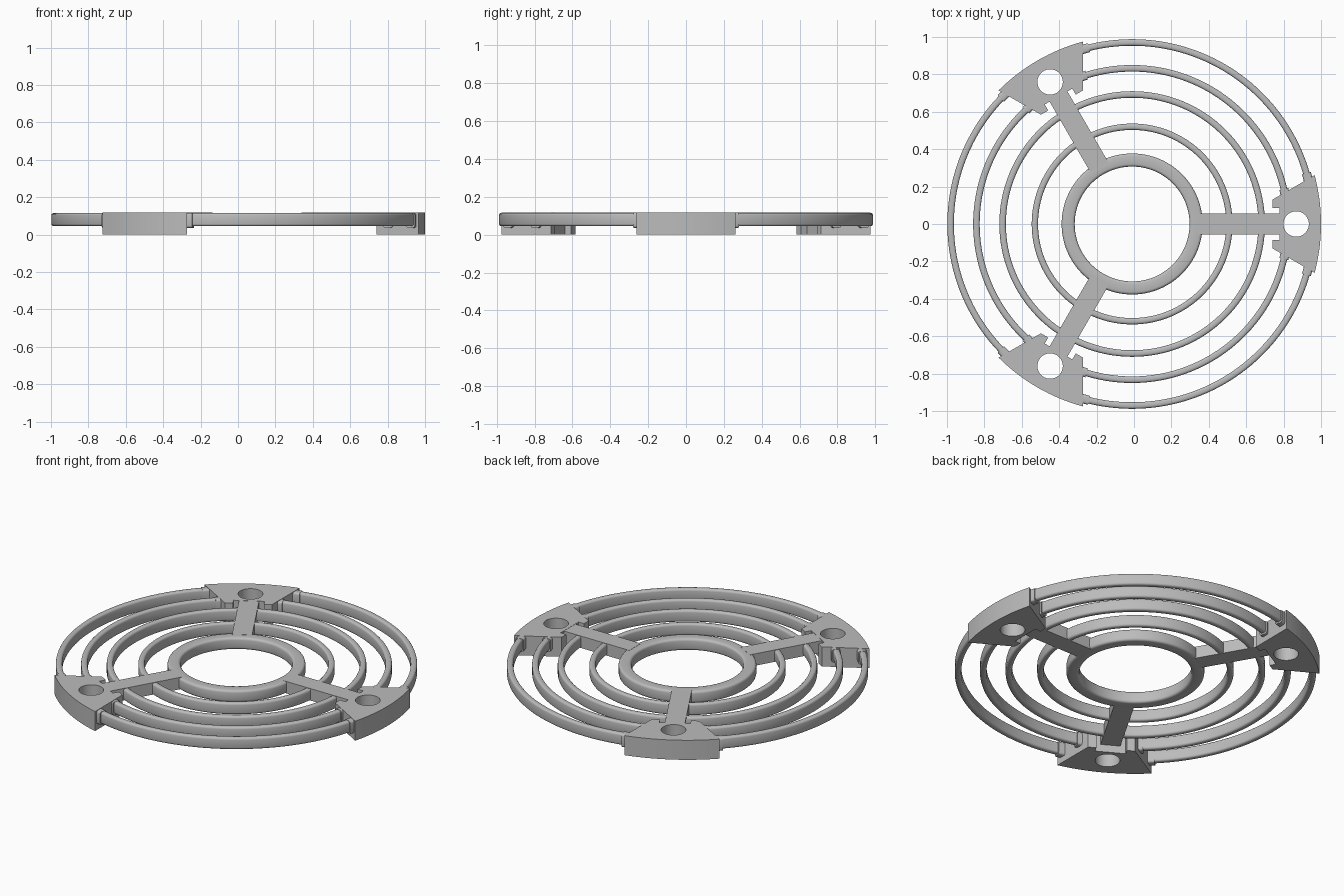
import bpy, bmesh
from math import sin, cos, pi, radians

cube = bpy.data.objects.get("Cube")
if cube:
    bpy.data.objects.remove(cube)

CENTRE_X = -0.01
TOP = 0.117

grey = bpy.data.materials.new("plain grey")
grey.use_nodes = True
grey.diffuse_color = (0.5, 0.5, 0.5, 1)
grey.node_tree.nodes["Principled BSDF"].inputs["Base Color"].default_value = (0.5, 0.5, 0.5, 1)


def finish(bm, name, turns=1, smooth=True):
    """Turn a bmesh into objects repeated around the centre."""
    bmesh.ops.recalc_face_normals(bm, faces=bm.faces)
    mesh = bpy.data.meshes.new(name)
    bm.to_mesh(mesh)
    bm.free()
    mesh.materials.append(grey)
    for i in range(turns):
        obj = bpy.data.objects.new(name if turns == 1 else f"{name}_{i + 1}", mesh)
        bpy.context.collection.objects.link(obj)
        obj.location.x = CENTRE_X
        obj.rotation_euler.z = i * 2 * pi / 3
        if smooth and i == 0:
            bpy.ops.object.select_all(action='DESELECT')
            obj.select_set(True)
            bpy.context.view_layer.objects.active = obj
            bpy.ops.object.shade_smooth_by_angle(angle=radians(40))


def rounded_section(r0, r1, z0, z1, b, steps=3):
    """Rounded rectangle as (radius, height) points."""
    corners = [(r1 - b, z1 - b), (r0 + b, z1 - b), (r0 + b, z0 + b), (r1 - b, z0 + b)]
    points = []
    for q, (r, z) in enumerate(corners):
        for k in range(steps + 1):
            a = (q + k / steps) * pi / 2
            points.append((r + b * cos(a), z + b * sin(a)))
    return points


def sweep(name, section, start=0, end=360, segments=128, turns=1):
    """Sweep a section around z, closed or as a capped arc."""
    bm = bmesh.new()
    closed = end - start == 360
    count = segments if closed else segments + 1
    loops = []
    for i in range(count):
        a = radians(start + (end - start) * i / segments)
        loops.append([bm.verts.new((r * cos(a), r * sin(a), z)) for r, z in section])
    n = len(section)
    for i in range(segments):
        p, q = loops[i], loops[(i + 1) % count]
        for k in range(n):
            bm.faces.new((p[k], p[(k + 1) % n], q[(k + 1) % n], q[k]))
    if not closed:
        bm.faces.new(loops[0])
        bm.faces.new(loops[-1])
    finish(bm, name, turns)


def plate(name, outlines, z0, z1, turns):
    """Extrude a flat outline, with any further outlines as holes."""
    bm = bmesh.new()
    edges = []
    for outline in outlines:
        verts = [bm.verts.new((x, y, z0)) for x, y in outline]
        edges += [bm.edges.new((verts[i - 1], verts[i])) for i in range(len(verts))]
    bmesh.ops.triangle_fill(bm, use_beauty=True, edges=edges)
    new = bmesh.ops.extrude_face_region(bm, geom=bm.faces[:])["geom"]
    bmesh.ops.translate(bm, vec=(0, 0, z1 - z0),
                        verts=[v for v in new if isinstance(v, bmesh.types.BMVert)])
    finish(bm, name, turns)


# Hub and the two unbroken rings
sweep("hub", rounded_section(0.307, 0.377, 0.045, TOP - 0.001, 0.014))
sweep("inner_ring", rounded_section(0.503, 0.537, 0.045, TOP - 0.002, 0.012))
sweep("middle_ring", rounded_section(0.675, 0.71, 0.045, TOP - 0.002, 0.012))

# Outer rings broken by the pads, with slightly thicker collars at their ends
for name, r0, r1, hidden, visible in (("third_ring", 0.815, 0.85, 9, 13),
                                      ("outer_ring", 0.953, 0.988, 10, 16.3)):
    sweep(name, rounded_section(r0, r1, 0.045, TOP - 0.002, 0.012),
          hidden, 120 - hidden, 48, 3)
    collar = rounded_section(r0 - 0.007, r1 + 0.007, 0.036, TOP - 0.001, 0.012)
    sweep(name + "_left_collar", collar, hidden, visible, 4, 3)
    sweep(name + "_right_collar", collar, -visible, -hidden, 4, 3)

# Spokes
plate("spoke", [[(0.35, -0.055), (0.795, -0.055), (0.795, 0.055), (0.35, 0.055)]],
      0.045, TOP, 3)

# Mounting pads: curved outer edge, recess at the spoke, round screw hole
arc = [(1.01 * cos(radians(a)), 1.01 * sin(radians(a))) for a in
       [-15 + 30 * i / 16 for i in range(17)]]
inner = [(0.75, 0.13), (0.75, 0.085), (0.787, 0.085)]
inner += [(x, -y) for x, y in reversed(inner)]
hole = [(0.877 + 0.068 * cos(2 * pi * i / 32), 0.068 * sin(2 * pi * i / 32)) for i in range(32)]
plate("mounting_pad", [arc + inner, hole], 0, TOP + 0.001, 3)
